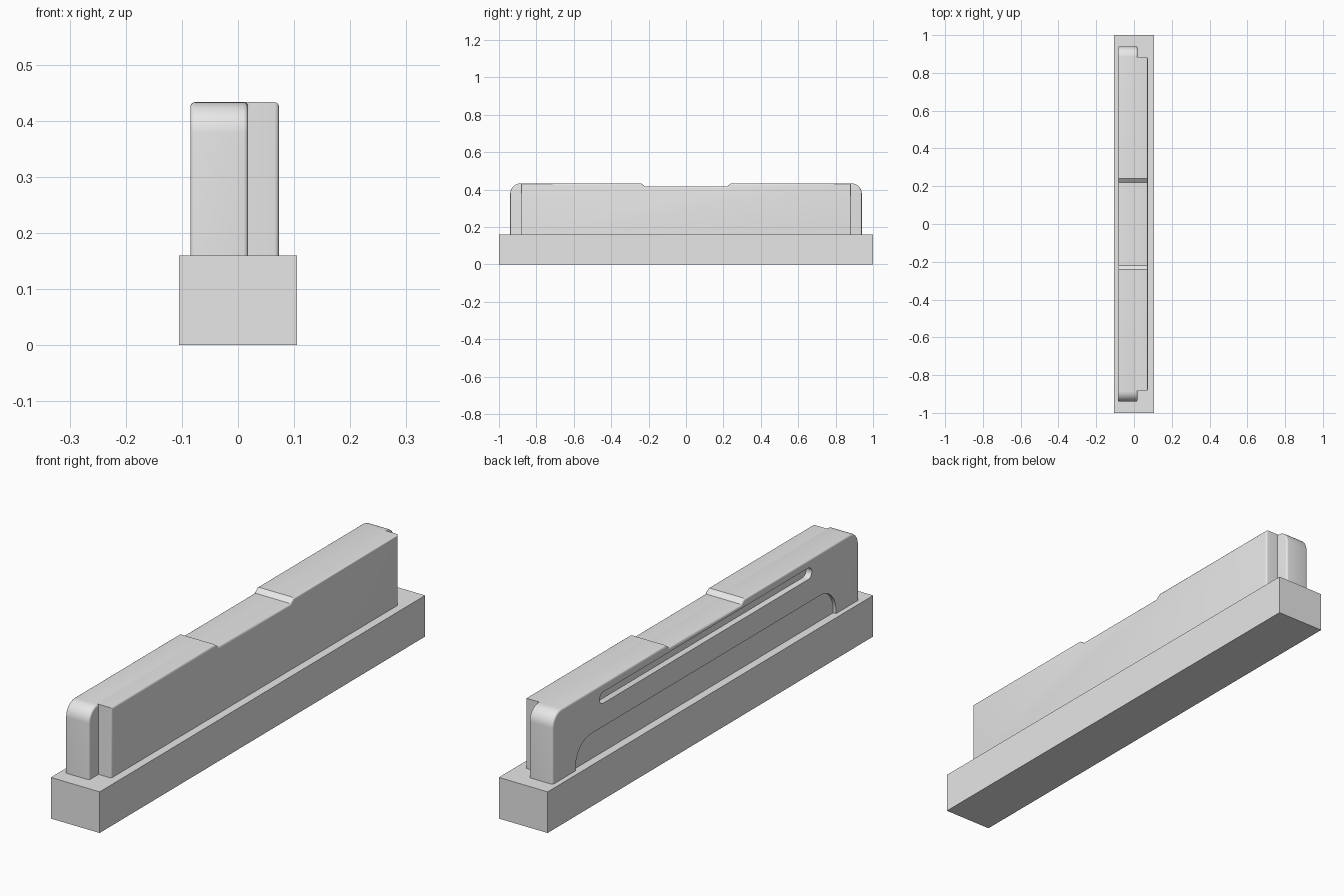
import bpy, bmesh, math

if "Cube" in bpy.data.objects:
    bpy.data.objects.remove(bpy.data.objects["Cube"])

grey = bpy.data.materials.new("light_grey")
grey.diffuse_color = (0.8, 0.8, 0.8, 1)
grey.use_nodes = True
grey.node_tree.nodes["Principled BSDF"].inputs["Base Color"].default_value = grey.diffuse_color

FILLET = 0.008
FOOT, TOP = 0.155, 0.433


def loft(name, layers):
    """Closed solid through matching (x, [(y, z), ...]) sections."""
    bm = bmesh.new()
    rings = [[bm.verts.new((x, y, z)) for y, z in pts] for x, pts in layers]
    n = len(rings[0])
    for a, b in zip(rings, rings[1:]):
        for i in range(n):
            j = (i + 1) % n
            bm.faces.new((a[i], a[j], b[j], b[i]))
    bm.faces.new(rings[0])
    bm.faces.new(rings[-1])
    bmesh.ops.recalc_face_normals(bm, faces=bm.faces)
    mesh = bpy.data.meshes.new(name)
    bm.to_mesh(mesh)
    bm.free()
    mesh.materials.append(grey)
    ob = bpy.data.objects.new(name, mesh)
    bpy.context.collection.objects.link(ob)
    return ob


def arc(cy, cz, r, a0, a1, n=10):
    return [(cy + r * math.cos(math.radians(a0 + (a1 - a0) * i / n)),
             cz + r * math.sin(math.radians(a0 + (a1 - a0) * i / n)))
            for i in range(n + 1)]


def side_profile(half, radius, inset):
    """Long side outline with a shallow notch in the top edge."""
    h, t = half - inset, TOP - inset
    if radius:
        r = radius - inset
        corner = arc(h - r, t - r, r, 0, 90)
    else:
        corner = [(h, t)]
    right = [(h, FOOT)] + corner + [(0.24, t), (0.22, t - 0.016)]
    return right + [(-y, z) for y, z in reversed(right)]


def rounded_edge(x, inward, n=4):
    """Sections that round off the outer face at x."""
    out = []
    for i in range(n + 1):
        a = math.pi / 2 * i / n
        out.append((x + inward * FILLET * (1 - math.sin(a)),
                    FILLET * (1 - math.cos(a))))
    return out


def smooth(ob):
    bpy.ops.object.select_all(action='DESELECT')
    bpy.context.view_layer.objects.active = ob
    ob.select_set(True)
    bpy.ops.object.shade_smooth_by_angle(angle=math.radians(30))


def cut(ob, cutter):
    mod = ob.modifiers.new("pocket", 'BOOLEAN')
    mod.operation, mod.solver, mod.object = 'DIFFERENCE', 'EXACT', cutter
    bpy.context.view_layer.objects.active = ob
    bpy.ops.object.modifier_apply(modifier=mod.name)
    bpy.data.objects.remove(cutter, do_unlink=True)


# Base block
loft("base", [(x, [(-1, 0), (1, 0), (1, 0.16), (-1, 0.16)])
              for x in (-0.105, 0.105)])

# Main body, rounded at the ends and along both faces
sections = list(reversed(rounded_edge(-0.085, 1))) + rounded_edge(0.018, -1)
body = loft("body", [(x, side_profile(0.94, 0.055, o)) for x, o in sections])

# Shorter rear plate, flush with the top of the body
sections = [(0.018 - FILLET, 0)] + rounded_edge(0.073, -1)
plate = loft("side_plate", [(x, side_profile(0.883, 0, o)) for x, o in sections])

# Long slot near the top of the body
slot = arc(0.63, 0.38, 0.022, -90, 90) + arc(-0.63, 0.38, 0.022, 90, 270)
cut(body, loft("slot_cutter", [(-0.2, slot), (-0.06, slot)]))

# Shallow lower recess with rounded upper corners
recess = ([(0.8, 0.159)] + arc(0.705, 0.173, 0.095, 0, 90)
          + arc(-0.705, 0.173, 0.095, 90, 180) + [(-0.8, 0.159)])
cut(body, loft("recess_cutter", [(-0.2, recess), (-0.073, recess)]))

for part in (body, plate):
    smooth(part)
